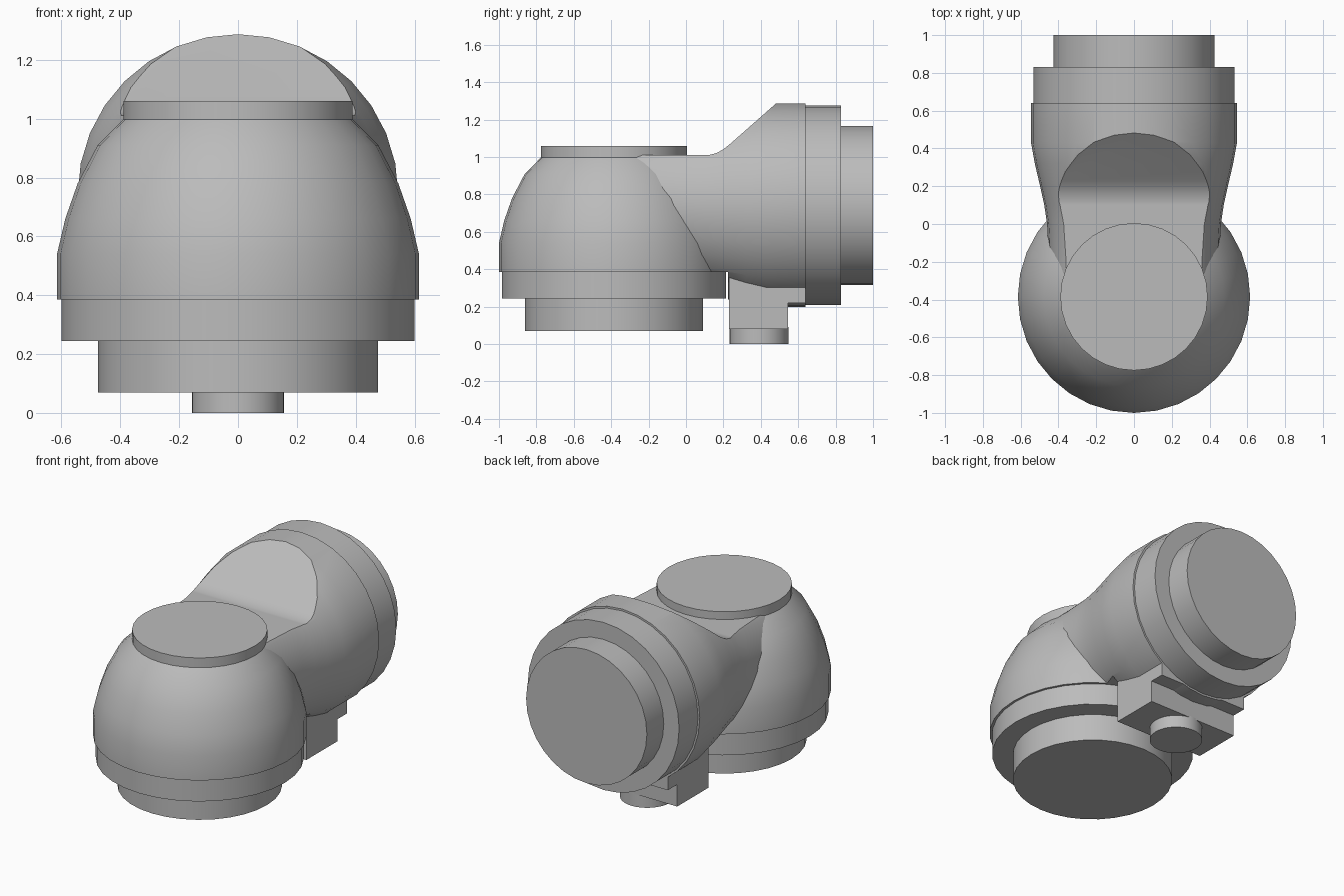
import bpy
import bmesh
from math import cos, sin, tau, radians

old = bpy.data.objects.get("Cube")
if old:
    bpy.data.objects.remove(old, do_unlink=True)

grey = bpy.data.materials.new("light_grey")
grey.use_nodes = True
grey.diffuse_color = (0.5, 0.5, 0.5, 1)
grey.node_tree.nodes["Principled BSDF"].inputs["Base Color"].default_value = (0.5, 0.5, 0.5, 1)

SIDES = 32
BASE_Y = -0.385    # vertical axis of the front joint
ARM_Z = 0.742      # horizontal axis of the rear joint


def finish(name, bm):
    bmesh.ops.recalc_face_normals(bm, faces=bm.faces)
    mesh = bpy.data.meshes.new(name)
    bm.to_mesh(mesh)
    bm.free()
    mesh.materials.append(grey)
    obj = bpy.data.objects.new(name, mesh)
    bpy.context.collection.objects.link(obj)
    return obj


def activate(obj):
    bpy.ops.object.select_all(action='DESELECT')
    obj.select_set(True)
    bpy.context.view_layer.objects.active = obj


def smooth(obj):
    activate(obj)
    bpy.ops.object.shade_smooth_by_angle(angle=radians(30))


def turned(name, profile, place):
    """Closed turned solid; profile holds (radius, distance along axis)."""
    bm = bmesh.new()
    rings = []
    for r, d in profile:
        rings.append([bm.verts.new(place(r * cos(tau * i / SIDES), r * sin(tau * i / SIDES), d))
                      for i in range(SIDES)])
    for a, b in zip(rings, rings[1:]):
        for i in range(SIDES):
            j = (i + 1) % SIDES
            bm.faces.new((a[i], a[j], b[j], b[i]))
    bm.faces.new(rings[0])
    bm.faces.new(rings[-1])
    return finish(name, bm)


def upright(a, b, d):
    return (a, BASE_Y + b, d)


def upright_rear(a, b, d):
    return (a, 0.39 + b, d)


def lengthwise(a, b, d):
    return (a, d, ARM_Z + b)


def extruded(name, outline, half_width):
    """Side outline of (y, z) points extruded across x."""
    bm = bmesh.new()
    face = bm.faces.new([bm.verts.new((-half_width, y, z)) for y, z in outline])
    out = bmesh.ops.extrude_face_region(bm, geom=[face])
    moved = [v for v in out["geom"] if isinstance(v, bmesh.types.BMVert)]
    bmesh.ops.translate(bm, verts=moved, vec=(2 * half_width, 0, 0))
    return finish(name, bm)


# Front joint: foot, collar, dome and cap
smooth(turned("base_foot", [(0.475, 0.07), (0.475, 0.26)], upright))
smooth(turned("base_collar", [(0.6, 0.245), (0.6, 0.39)], upright))
smooth(turned("dome", [(0.615, 0.385), (0.615, 0.54), (0.587, 0.66), (0.545, 0.78),
                       (0.477, 0.91), (0.39, 0.998)], upright))
smooth(turned("top_cap", [(0.39, 0.99), (0.39, 1.06)], upright))

# Neck: flared tube trimmed by a side outline
neck = turned("neck", [(0.45, BASE_Y), (0.45, -0.2), (0.46, 0), (0.475, 0.1), (0.497, 0.2),
                       (0.525, 0.32), (0.545, 0.43), (0.545, 0.64)], lengthwise)
trim = extruded("neck_trim", [(-0.6, 0.385), (0.225, 0.385), (0.225, 0.1), (0.7, 0.1),
                              (0.7, 1.4), (0.61, 1.4), (0.23, 1.065), (0.2, 1.042),
                              (0.165, 1.022), (0.12, 1.01), (-0.6, 1.01)], 0.8)
trim.hide_render = True
activate(neck)
cut = neck.modifiers.new("trim", 'BOOLEAN')
cut.operation = 'INTERSECT'
cut.solver = 'EXACT'
cut.object = trim
bpy.ops.object.modifier_apply(modifier=cut.name)
bpy.data.objects.remove(trim, do_unlink=True)
smooth(neck)

# Rear joint: collar and end disc
smooth(turned("rear_collar", [(0.533, 0.63), (0.533, 0.83)], lengthwise))
smooth(turned("rear_disc", [(0.425, 0.82), (0.425, 1.0)], lengthwise))

# Stepped block and round button under the neck
extruded("under_block", [(0.23, 0.08), (0.545, 0.08), (0.545, 0.22), (0.64, 0.22),
                         (0.64, 0.4), (0.23, 0.4)], 0.32)
smooth(turned("under_button", [(0.157, 0.0), (0.157, 0.09)], upright_rear))
